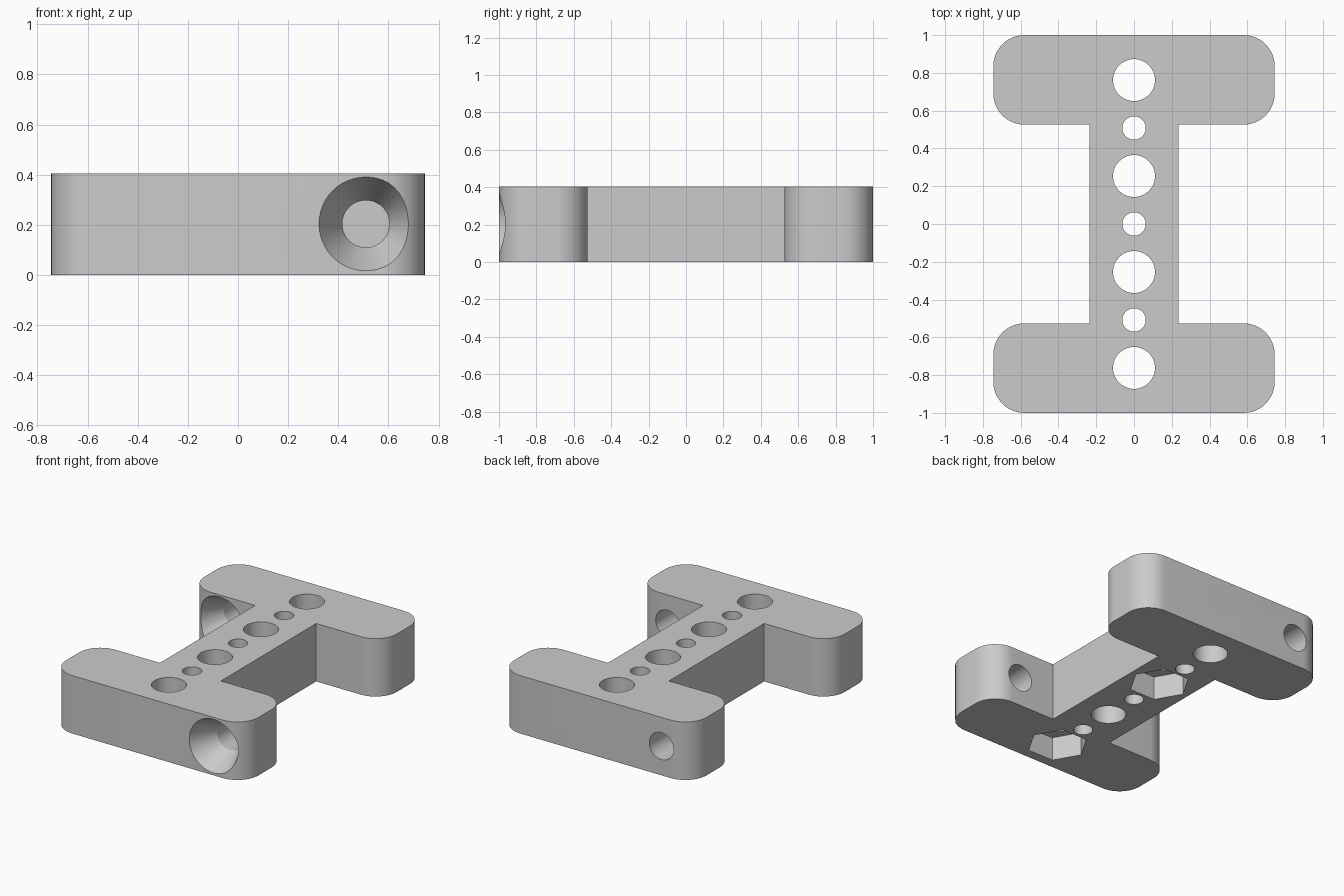
import bpy, bmesh, math
from mathutils import Matrix

HEIGHT = 0.405
HALF_W, WEB_W, BAR_Y = 0.745, 0.236, 0.526
SCREW_X, SCREW_Z = 0.51, 0.204

cube = bpy.data.objects.get("Cube")
if cube:
    bpy.data.objects.remove(cube, do_unlink=True)

grey = bpy.data.materials.new("light_grey")
grey.use_nodes = True
color = (0.6, 0.6, 0.6, 1)
grey.diffuse_color = color
grey.node_tree.nodes["Principled BSDF"].inputs["Base Color"].default_value = color


def make_object(name, bm):
    bmesh.ops.recalc_face_normals(bm, faces=bm.faces[:])
    mesh = bpy.data.meshes.new(name)
    bm.to_mesh(mesh)
    bm.free()
    mesh.materials.append(grey)
    obj = bpy.data.objects.new(name, mesh)
    bpy.context.collection.objects.link(obj)
    return obj


def lathe(name, profile, sides, matrix):
    """Closed solid of revolution from (radius, height) pairs."""
    bm = bmesh.new()
    rings = []
    for r, h in profile:
        rings.append([bm.verts.new((r * math.cos(a), r * math.sin(a), h))
                      for a in (math.tau * i / sides for i in range(sides))])
    for low, high in zip(rings, rings[1:]):
        for i in range(sides):
            j = (i + 1) % sides
            bm.faces.new((low[i], low[j], high[j], high[i]))
    bm.faces.new(rings[0])
    bm.faces.new(rings[-1])
    bm.transform(matrix)
    return make_object(name, bm)


# I-shaped plate with rounded outer corners
quarter = [(HALF_W, 1), (HALF_W, BAR_Y), (WEB_W, BAR_Y)]
outline = quarter + [(x, -y) for x, y in reversed(quarter)]
outline += [(-x, -y) for x, y in outline]
bm = bmesh.new()
base = bm.faces.new([bm.verts.new((x, y, 0)) for x, y in outline])
top = bmesh.ops.extrude_face_region(bm, geom=[base])["geom"]
for v in top:
    if isinstance(v, bmesh.types.BMVert):
        v.co.z = HEIGHT
corners = [e for e in bm.edges
           if abs(e.verts[0].co.z - e.verts[1].co.z) > 0.1
           and abs(e.verts[0].co.x) > WEB_W + 0.1]
bmesh.ops.bevel(bm, geom=corners, offset=0.165, segments=12,
                profile=0.5, affect='EDGES')
plate = make_object("connector_plate", bm)

cutters = []

# Row of alternating large and small holes through the web
for i in range(-3, 4):
    radius = 0.111 if i % 2 else 0.062
    cutters.append(lathe("hole_cutter", [(radius, -0.1), (radius, HEIGHT + 0.1)],
                         48, Matrix.Translation((0, i * 0.254, 0))))

# Hexagonal nut pockets in the underside
for i in (-3, 1):
    cutters.append(lathe("nut_pocket_cutter", [(0.196, -0.1), (0.196, 0.165)],
                         6, Matrix.Translation((0, i * 0.254, 0))))

# Countersunk screw holes, one through each bar, both entered from the front
depth, wide, narrow, over = 0.18, 0.187, 0.094, 0.05
flare = wide + (wide - narrow) / depth * over
for x, y in ((SCREW_X, -1), (-SCREW_X, BAR_Y)):
    place = Matrix.Translation((x, y, SCREW_Z)) @ Matrix.Rotation(-math.pi / 2, 4, 'X')
    cutters.append(lathe("screw_hole_cutter",
                         [(flare, -over), (narrow, depth), (narrow, 0.6)], 48, place))

# Cut everything out, then discard the cutters
bpy.ops.object.select_all(action='DESELECT')
bpy.context.view_layer.objects.active = plate
plate.select_set(True)
for cutter in cutters:
    cutter.hide_render = True
    mod = plate.modifiers.new("cut", 'BOOLEAN')
    mod.operation = 'DIFFERENCE'
    mod.solver = 'EXACT'
    mod.object = cutter
    bpy.ops.object.modifier_apply(modifier=mod.name)
for cutter in cutters:
    bpy.data.objects.remove(cutter, do_unlink=True)

bpy.ops.object.shade_smooth_by_angle(angle=math.radians(25))
